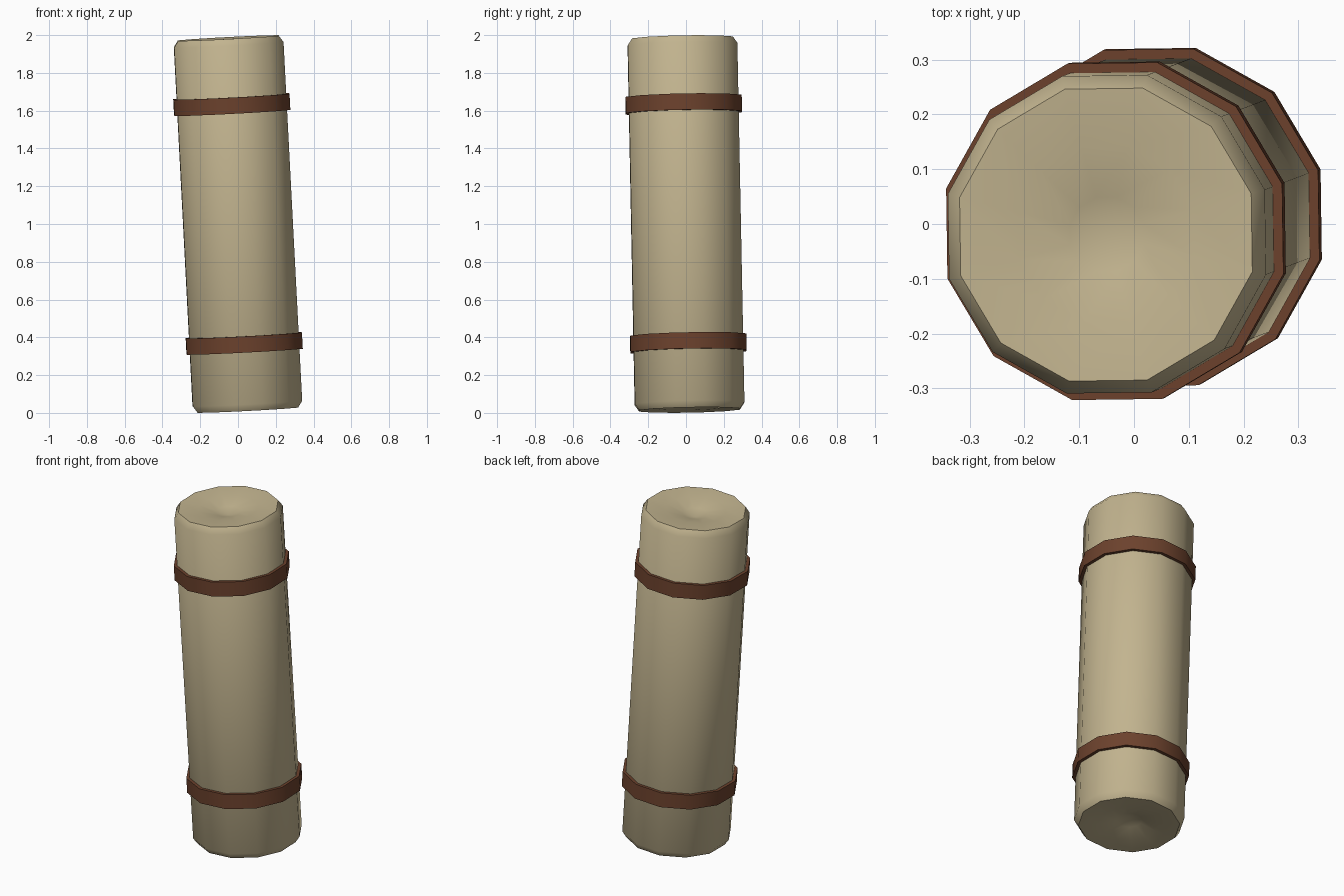
import bpy, bmesh, math
from mathutils import Matrix, Vector

cube = bpy.data.objects.get("Cube")
if cube:
    bpy.data.objects.remove(cube, do_unlink=True)

SIDES = 12
AXIS = Vector((-0.052, -0.0197, 1)).normalized()
HALF = 0.986


def material(name, color):
    m = bpy.data.materials.new(name)
    m.use_nodes = True
    m.diffuse_color = (*color, 1)
    m.node_tree.nodes["Principled BSDF"].inputs["Base Color"].default_value = (*color, 1)
    return m


# Leaning, slightly twisted frame shared by every part
tilt = Vector((0, 0, 1)).rotation_difference(AXIS).to_matrix().to_4x4()
frame = Matrix.Translation((0, 0, 1)) @ tilt @ Matrix.Rotation(math.radians(15.8), 4, "Z")


def lathe(name, profile, mat, closed=False):
    """Turn a (radius, height) profile into a twelve-sided solid."""
    bm = bmesh.new()
    rings = []
    for r, z in profile:
        if r == 0:
            rings.append([bm.verts.new((0, 0, z))] * SIDES)
        else:
            rings.append([bm.verts.new((r * math.cos(a), r * math.sin(a), z))
                          for a in (math.tau * i / SIDES for i in range(SIDES))])
    pairs = list(zip(rings, rings[1:]))
    if closed:
        pairs.append((rings[-1], rings[0]))
    for low, high in pairs:
        for i in range(SIDES):
            j = (i + 1) % SIDES
            bm.faces.new(dict.fromkeys((low[i], low[j], high[j], high[i])))
    bmesh.ops.recalc_face_normals(bm, faces=bm.faces)
    mesh = bpy.data.meshes.new(name)
    bm.to_mesh(mesh)
    bm.free()
    mesh.materials.append(mat)
    ob = bpy.data.objects.new(name, mesh)
    bpy.context.collection.objects.link(ob)
    ob.matrix_world = frame
    bpy.ops.object.select_all(action="DESELECT")
    ob.select_set(True)
    bpy.context.view_layer.objects.active = ob
    bpy.ops.object.shade_smooth_by_angle(angle=math.radians(40))
    return ob


cloth = material("tan cloth", (0.54, 0.455, 0.275))
leather = material("brown leather", (0.15, 0.054, 0.026))

# Roll body with bevelled rims and dished ends
end = [(0.3, HALF - 0.035), (0.276, HALF), (0.166, HALF - 0.008),
       (0.07, HALF - 0.03), (0, HALF - 0.05)]
lathe("roll_body", [(r, -z) for r, z in reversed(end)] + end, cloth)

# Straps around the roll
for name, z in (("lower_strap", -0.633), ("upper_strap", 0.633)):
    lathe(name, [(0.29, z - 0.043), (0.318, z - 0.043),
                 (0.318, z + 0.043), (0.29, z + 0.043)], leather, closed=True)
